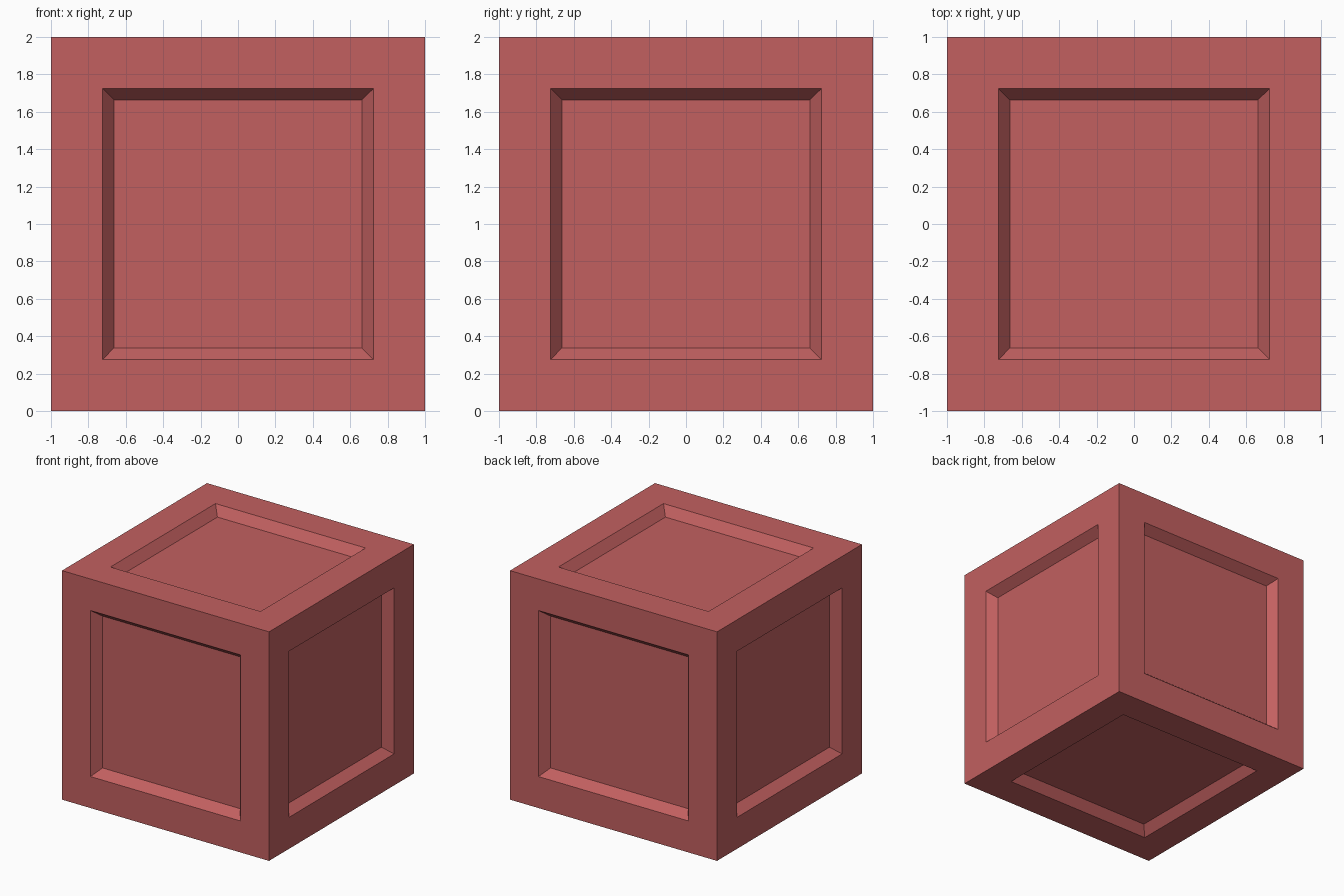
import bpy
import bmesh

SIZE = 2.0         # edge length of the crate
BORDER = 0.275     # frame width around each panel
BEVEL = 0.062      # horizontal run of the sloped recess walls
DEPTH = 0.078      # depth of the panel floor

default = bpy.data.objects.get("Cube")
if default:
    bpy.data.objects.remove(default, do_unlink=True)

# Muted red paint
red = bpy.data.materials.new("muted_red")
red.use_nodes = True
colour = (0.54, 0.117, 0.117, 1.0)
red.diffuse_color = colour
red.node_tree.nodes["Principled BSDF"].inputs["Base Color"].default_value = colour

# Cube body with a framed, sloped recess on every side
bm = bmesh.new()
bmesh.ops.create_cube(bm, size=SIZE)
panels = bm.faces[:]
for width in (BORDER, BEVEL):
    bmesh.ops.inset_individual(bm, faces=panels, thickness=width, use_even_offset=True)
for panel in panels:
    offset = panel.normal * -DEPTH
    bmesh.ops.translate(bm, verts=panel.verts[:], vec=offset)
bmesh.ops.translate(bm, verts=bm.verts[:], vec=(0, 0, SIZE / 2))
bmesh.ops.recalc_face_normals(bm, faces=bm.faces[:])

mesh = bpy.data.meshes.new("crate_body")
bm.to_mesh(mesh)
bm.free()
mesh.materials.append(red)
crate = bpy.data.objects.new("crate_body", mesh)
bpy.context.collection.objects.link(crate)
